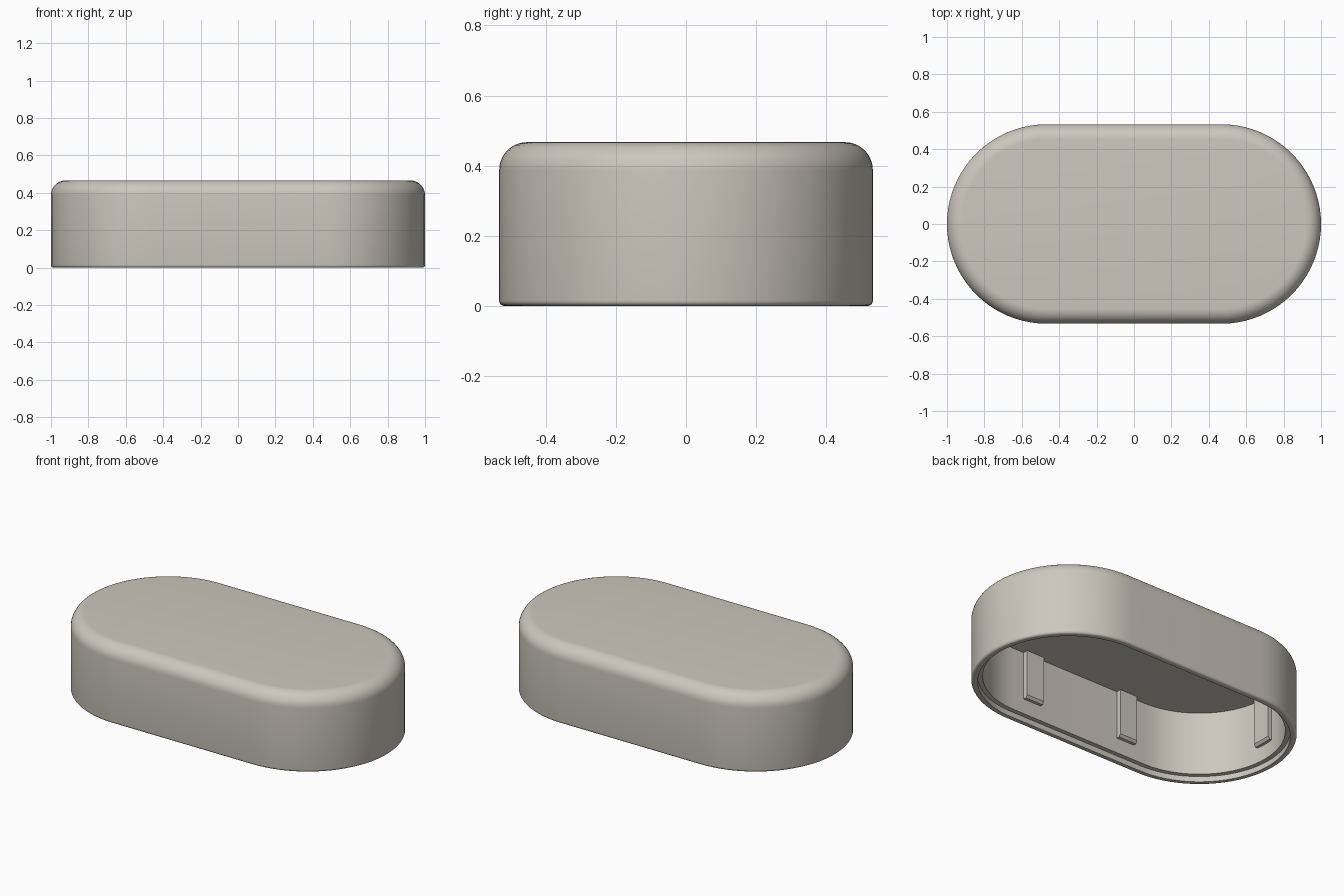
import bpy, bmesh, math
from mathutils import Vector

if "Cube" in bpy.data.objects:
    bpy.data.objects.remove(bpy.data.objects["Cube"])

R, HALF, H = 0.533, 0.467, 0.467   # end radius, half straight length, height
WALL, CEIL = 0.062, 0.418          # wall thickness, ceiling height
TOP_R, BOT_R = 0.08, 0.015         # edge roundings

mat = bpy.data.materials.new("warm grey")
mat.diffuse_color = (0.61, 0.575, 0.51, 1)
mat.use_nodes = True
mat.node_tree.nodes["Principled BSDF"].inputs["Base Color"].default_value = mat.diffuse_color


def finish(name, bm):
    bmesh.ops.recalc_face_normals(bm, faces=bm.faces)
    me = bpy.data.meshes.new(name)
    bm.to_mesh(me)
    bm.free()
    me.materials.append(mat)
    ob = bpy.data.objects.new(name, me)
    bpy.context.collection.objects.link(ob)
    bpy.ops.object.select_all(action='DESELECT')
    bpy.context.view_layer.objects.active = ob
    ob.select_set(True)
    bpy.ops.object.shade_smooth_by_angle(angle=math.radians(30))
    return ob


def stadium(radius, z, n=40):
    """Outline of a rounded-end slot."""
    pts = []
    for side in (1, -1):
        for i in range(n + 1):
            a = math.pi * i / n - math.pi / 2
            pts.append((side * (HALF + radius * math.cos(a)), side * radius * math.sin(a), z))
    return pts


# Cross-section as (inset, height), from the top edge outside to the ceiling inside
profile = []
for i in range(11):
    a = math.pi / 2 * i / 10
    profile.append((TOP_R * (1 - math.sin(a)), H - TOP_R * (1 - math.cos(a))))
for i in range(6):
    a = math.pi / 2 * i / 5
    profile.append((BOT_R * (1 - math.cos(a)), BOT_R * (1 - math.sin(a))))
# stepped rim, then inner wall
profile += [(0.035, 0), (0.035, 0.033), (WALL, 0.033), (WALL, CEIL)]

# Hollow cover shell
bm = bmesh.new()
rings = [[bm.verts.new(p) for p in stadium(R - d, z)] for d, z in profile]
for a, b in zip(rings, rings[1:]):
    for i in range(len(a)):
        j = (i + 1) % len(a)
        bm.faces.new((a[i], a[j], b[j], b[i]))
bm.faces.new(rings[0])
bm.faces.new(rings[-1])
finish("cover_shell", bm)


# Inner ribs with a sloped lower end, running up to the ceiling
def rib(name, base, inward, width=0.12, depth=0.03, z0=0.125):
    inward = Vector(inward)
    along = Vector((-inward.y, inward.x, 0))
    outline = [(-0.015, z0), (depth - 0.012, z0), (depth, z0 + 0.015),
               (depth, CEIL + 0.01), (-0.015, CEIL + 0.01)]
    bm = bmesh.new()
    ends = []
    for s in (-0.5, 0.5):
        ends.append([bm.verts.new(Vector(base) + inward * d + along * s * width
                                  + Vector((0, 0, z))) for d, z in outline])
    for i in range(5):
        j = (i + 1) % 5
        bm.faces.new((ends[0][i], ends[0][j], ends[1][j], ends[1][i]))
    for e in ends:
        bm.faces.new(e)
    finish(name, bm)


inner = R - WALL
for sx, side in ((1, "right"), (-1, "left")):
    rib(f"end_rib_{side}", (sx * (HALF + inner), 0, 0), (-sx, 0, 0))
    for sy, face in ((1, "back"), (-1, "front")):
        rib(f"{face}_rib_{side}", (sx * 0.333, sy * inner, 0), (0, -sy, 0))
